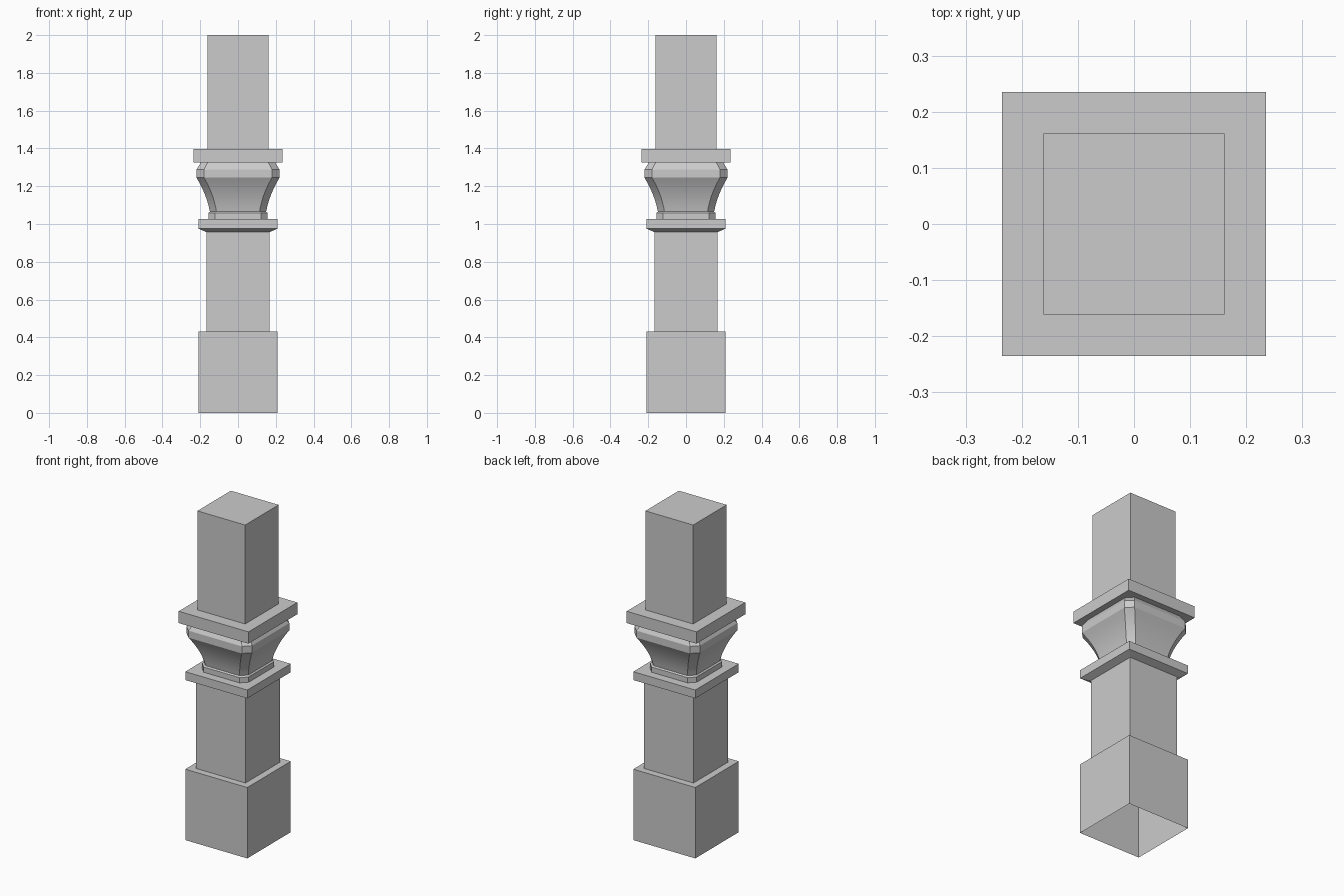
import bpy, bmesh, math

if "Cube" in bpy.data.objects:
    bpy.data.objects.remove(bpy.data.objects["Cube"])


def ring(z, half, cut):
    # square section with optional corner chamfer
    a, b = half, half - cut
    pts = [(a, -b), (a, b), (b, a), (-b, a), (-a, b), (-a, -b), (-b, -a), (b, -a)]
    return [(x, y, z) for x, y in pts]


def loft(name, profile, cap_top=False, smooth=False):
    # profile rows: height, half width, corner chamfer
    bm = bmesh.new()
    rings = [[bm.verts.new(p) for p in ring(*row)] for row in profile]
    for low, high in zip(rings, rings[1:]):
        for i in range(8):
            j = (i + 1) % 8
            bm.faces.new((low[i], low[j], high[j], high[i]))
    if cap_top:
        bm.faces.new(rings[-1])
    bmesh.ops.remove_doubles(bm, verts=bm.verts, dist=1e-5)
    mesh = bpy.data.meshes.new(name)
    bm.to_mesh(mesh)
    bm.free()
    obj = bpy.data.objects.new(name, mesh)
    bpy.context.collection.objects.link(obj)
    if smooth:
        bpy.ops.object.select_all(action='DESELECT')
        obj.select_set(True)
        bpy.context.view_layer.objects.active = obj
        bpy.ops.object.shade_smooth_by_angle(angle=math.radians(25))
    return obj


# plinth, open underneath, with a ledge running in to the shaft
loft("plinth", [(0, 0.209, 0), (0.432, 0.209, 0), (0.432, 0.167, 0)])

# lower shaft
loft("lower_shaft", [(0.432, 0.167, 0), (0.957, 0.167, 0)])

# collar with sloped underside
loft("collar", [(0.957, 0.167, 0), (0.975, 0.209, 0),
                (1.026, 0.209, 0), (1.026, 0.157, 0.036)])

# chamfered neck ring below the bell
loft("neck_ring", [(1.026, 0.157, 0.036), (1.058, 0.157, 0.036),
                   (1.065, 0.149, 0.035)])

# flared bell: concave curve sampled between neck and rim
steps = 8
bell = []
for i in range(steps + 1):
    t = i / steps
    flare = 0.45 * t + 0.55 * t * t
    bell.append((1.065 + 0.18 * t, 0.149 + 0.071 * flare, 0.035 + 0.005 * t))
loft("bell", bell, smooth=True)

# rim band and the bevel under the top slab
loft("rim", [(1.245, 0.22, 0.04), (1.288, 0.22, 0.04), (1.325, 0.197, 0.036)])

# square slab on top of the capital
loft("top_slab", [(1.325, 0.197, 0.036), (1.325, 0.235, 0),
                  (1.397, 0.235, 0), (1.397, 0.161, 0)])

# upper shaft
loft("upper_shaft", [(1.397, 0.161, 0), (2.0, 0.161, 0)], cap_top=True)
